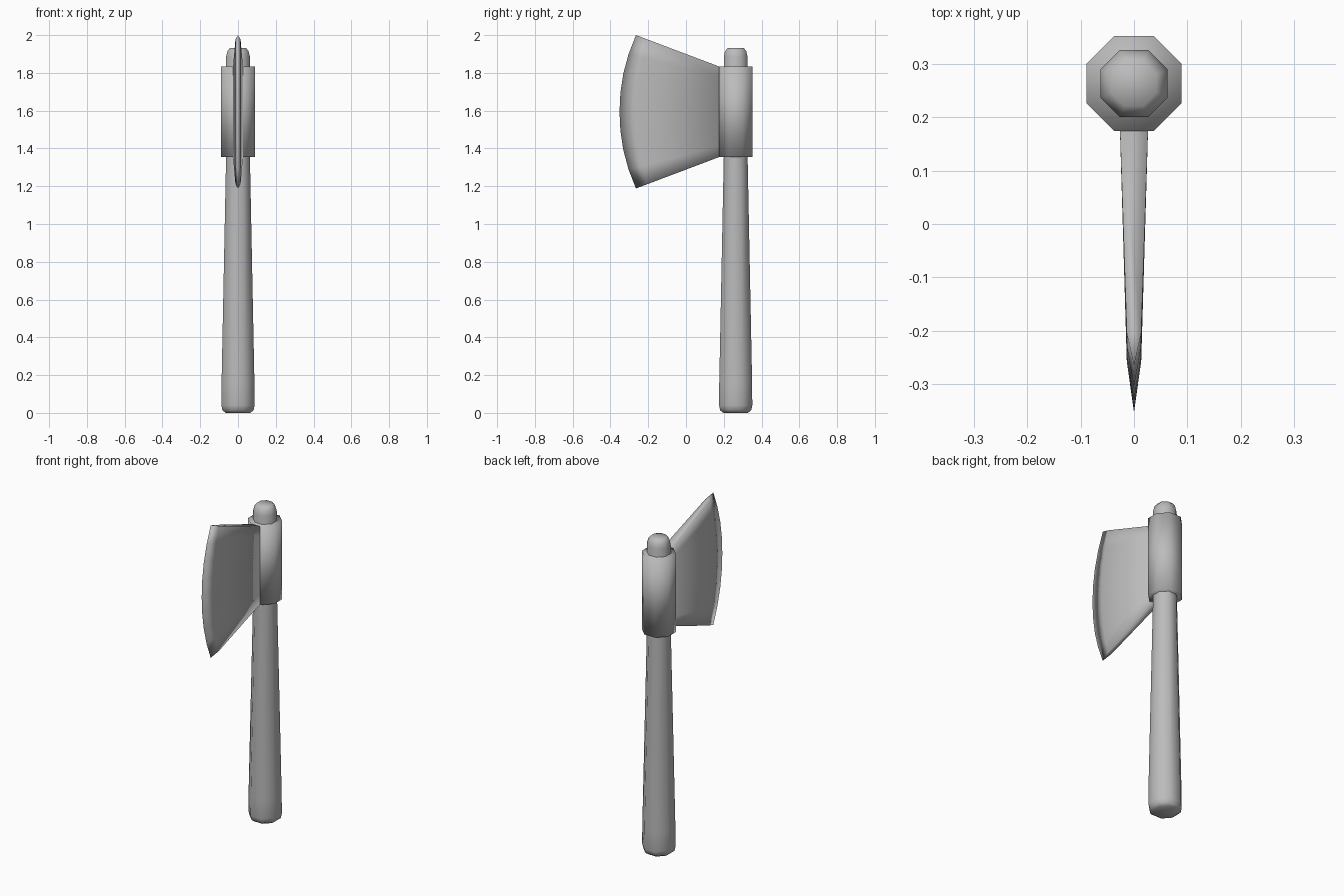
import bpy
import bmesh
import math

cube = bpy.data.objects.get("Cube")
if cube:
    bpy.data.objects.remove(cube)

AXIS_Y = 0.263  # centre line of the handle

grey = bpy.data.materials.new("plain_grey")
grey.use_nodes = True
colour = (0.5, 0.5, 0.5, 1)
grey.diffuse_color = colour
grey.node_tree.nodes["Principled BSDF"].inputs["Base Color"].default_value = colour


def finish(name, bm):
    bmesh.ops.remove_doubles(bm, verts=bm.verts, dist=0.0001)
    bmesh.ops.recalc_face_normals(bm, faces=bm.faces)
    for face in bm.faces:
        face.smooth = True
    mesh = bpy.data.meshes.new(name)
    bm.to_mesh(mesh)
    bm.free()
    mesh.materials.append(grey)
    obj = bpy.data.objects.new(name, mesh)
    bpy.context.collection.objects.link(obj)
    return obj


def loft(name, rings):
    """Join equal closed rings of points into a capped solid."""
    bm = bmesh.new()
    loops = [[bm.verts.new(p) for p in ring] for ring in rings]
    count = len(loops[0])
    for a, b in zip(loops, loops[1:]):
        for i in range(count):
            j = (i + 1) % count
            bm.faces.new((a[i], a[j], b[j], b[i]))
    bm.faces.new(loops[0])
    bm.faces.new(loops[-1])
    return finish(name, bm)


def octagon(apothem, z):
    r = apothem / math.cos(math.pi / 8)
    angles = [(i + 0.5) * math.pi / 4 for i in range(8)]
    return [(r * math.cos(a), AXIS_Y + r * math.sin(a), z) for a in angles]


# Tapered wooden shaft with chamfered ends
shaft = [(0.064, 0), (0.082, 0.013), (0.088, 0.04), (0.087, 0.16),
         (0.063, 1.36), (0.063, 1.885), (0.056, 1.915), (0.042, 1.933)]
loft("handle", [octagon(r, z) for r, z in shaft])

# Octagonal socket around the shaft
loft("head_collar", [octagon(0.089, z) for z in (1.355, 1.835)])

# Blade: straight top and bottom, curved cutting edge, thin wedge section
STEPS = 8


def blade_point(column, s, side):
    bow = 0.087 * (1 - abs(s) ** 2.1)
    y, half = [(0.2, 0.027), (-0.205 - 0.6 * bow, 0.0135),
               (-0.265 - bow, 0)][column]
    spread = (0.18 - max(y, -0.265)) / 0.445
    if column == 1:
        spread = (0.18 + 0.205) / 0.445
    z = 1.594 + s * (0.238 + 0.168 * spread)
    return (side * half, y, z)


bm = bmesh.new()
grid = {}
for side in (-1, 1):
    for c in range(3):
        for k in range(STEPS + 1):
            s = 2 * k / STEPS - 1
            grid[side, c, k] = bm.verts.new(blade_point(c, s, side))
    for c in range(2):
        for k in range(STEPS):
            bm.faces.new((grid[side, c, k], grid[side, c + 1, k],
                          grid[side, c + 1, k + 1], grid[side, c, k + 1]))
# Narrow faces closing the upper and lower borders
for k in (0, STEPS):
    for c in range(2):
        bm.faces.new((grid[-1, c, k], grid[-1, c + 1, k],
                      grid[1, c + 1, k], grid[1, c, k]))
# Root face inside the socket
for k in range(STEPS):
    bm.faces.new((grid[-1, 0, k], grid[1, 0, k],
                  grid[1, 0, k + 1], grid[-1, 0, k + 1]))
finish("blade", bm)
